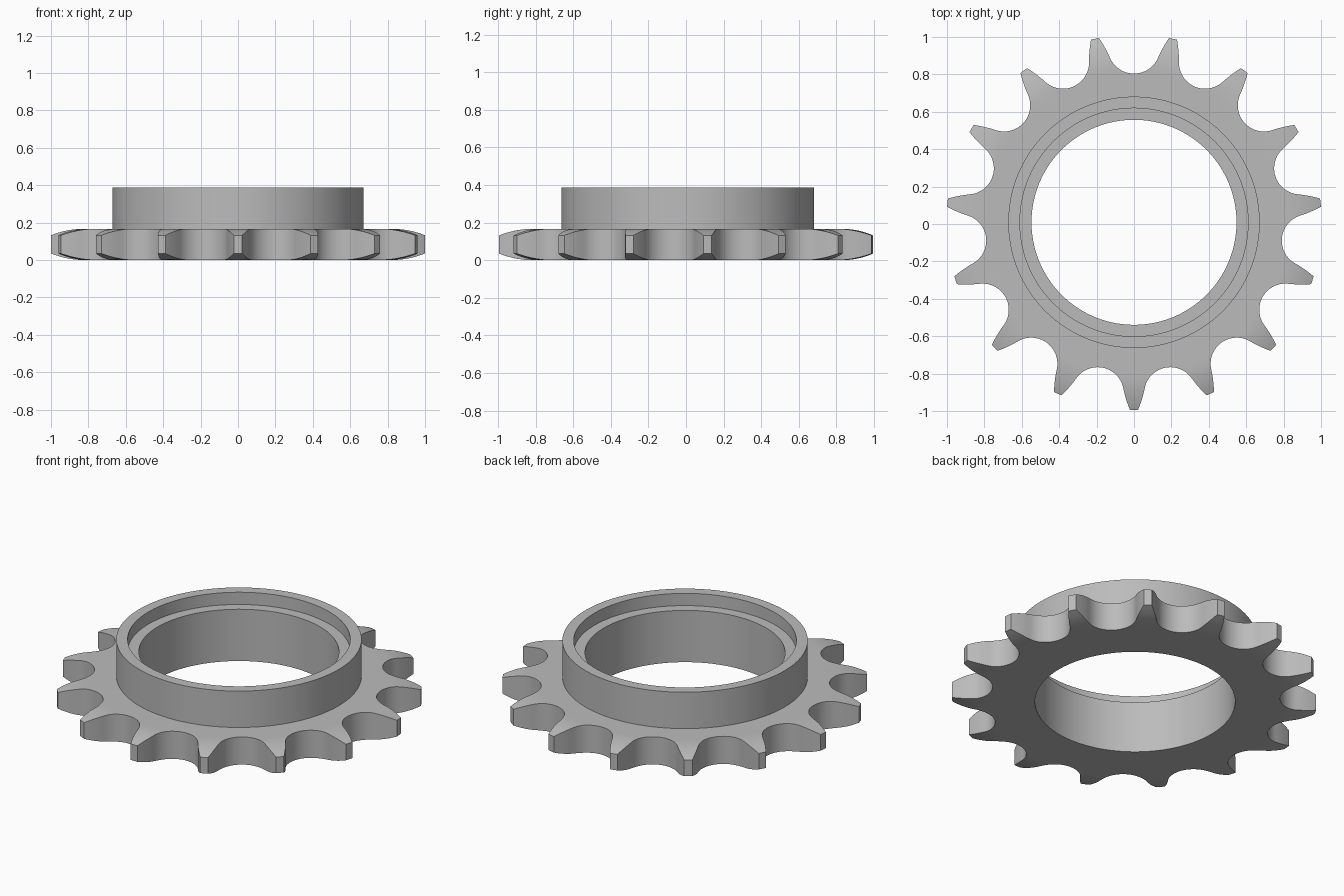
import bpy
import bmesh
from math import sin, cos, radians, atan2, hypot, sqrt, tau
from mathutils import Vector

if "Cube" in bpy.data.objects:
    bpy.data.objects.remove(bpy.data.objects["Cube"], do_unlink=True)

TEETH = 15
CENTRE_Y = 0.009
BORE, STEP, HUB, TIP = 0.548, 0.61, 0.672, 1.003
PLATE_H, SHELF_H, HUB_H = 0.167, 0.313, 0.387
ROOT, SEAT = 0.795, 0.14             # valley floor radius and roller seat radius
BEVEL_START, BEVEL_DROP = 0.82, 0.035

steel = bpy.data.materials.new("steel grey")
steel.use_nodes = True
steel.diffuse_color = (0.5, 0.5, 0.5, 1)
steel.node_tree.nodes["Principled BSDF"].inputs["Base Color"].default_value = steel.diffuse_color


def half_valley():
    """Points (sideways, outward) from the valley floor to the tooth tip."""
    points = []
    for i in range(11):                                  # round roller seat
        a = radians(6.7 * i)
        points.append(Vector((SEAT * sin(a), ROOT + SEAT * (1 - cos(a)))))
    pitch = radians(180 / TEETH)
    tip_angle = pitch - 0.022 / TIP
    start = points[-1]
    end = Vector((TIP * sin(tip_angle), TIP * cos(tip_angle)))
    control = start + 0.055 * Vector((cos(a), sin(a)))   # gently convex flank
    for i in range(1, 7):
        t = i / 6
        points.append(start * (1 - t) ** 2 + control * 2 * t * (1 - t) + end * t * t)
    return points


def outline():
    """Polar outline (angle, radius) of all the teeth, one tooth facing front."""
    half = [(atan2(p.x, p.y), p.length) for p in half_valley()]
    valley = [(-a, r) for a, r in reversed(half[1:])] + half
    result = []
    for k in range(TEETH):
        middle = radians(90) + k * tau / TEETH
        result += [(middle + a, r) for a, r in valley]
        result.append((middle + radians(180 / TEETH), TIP))
    return result


def bevel(r):
    """Height lost to the rounded tooth edge at radius r."""
    width = TIP - BEVEL_START
    radius = (width ** 2 + BEVEL_DROP ** 2) / (2 * BEVEL_DROP)
    d = max(0, r - BEVEL_START)
    return radius - sqrt(radius ** 2 - d * d)


def section(rim):
    """Closed radial section: bore, stepped hub, plate top, tooth edge, underside."""
    inner = min(rim, BEVEL_START) - 0.02
    steps = [inner + (rim - inner) * i / 8 for i in range(9)]
    top = [(r, PLATE_H - bevel(r)) for r in steps]
    bottom = [(r, bevel(r)) for r in reversed(steps)]
    hub = [(BORE, 0), (BORE, SHELF_H), (STEP, SHELF_H), (STEP, HUB_H),
           (HUB, HUB_H), (HUB, PLATE_H)]
    return hub + top + bottom


# Sweep the section round the axis, following the tooth outline
bm = bmesh.new()
rings = []
for angle, rim in outline():
    rings.append([bm.verts.new((r * cos(angle), r * sin(angle) + CENTRE_Y, z))
                  for r, z in section(rim)])
for ring, following in zip(rings, rings[1:] + rings[:1]):
    for j in range(len(ring)):
        k = (j + 1) % len(ring)
        bm.faces.new((ring[j], following[j], following[k], ring[k]))
bmesh.ops.recalc_face_normals(bm, faces=bm.faces)

mesh = bpy.data.meshes.new("toothed_ring")
bm.to_mesh(mesh)
bm.free()
mesh.materials.append(steel)
sprocket = bpy.data.objects.new("toothed_ring_with_hub", mesh)
bpy.context.collection.objects.link(sprocket)

# Smooth curves, crisp edges
bpy.ops.object.select_all(action="DESELECT")
sprocket.select_set(True)
bpy.context.view_layer.objects.active = sprocket
bpy.ops.object.shade_smooth_by_angle(angle=radians(30))
